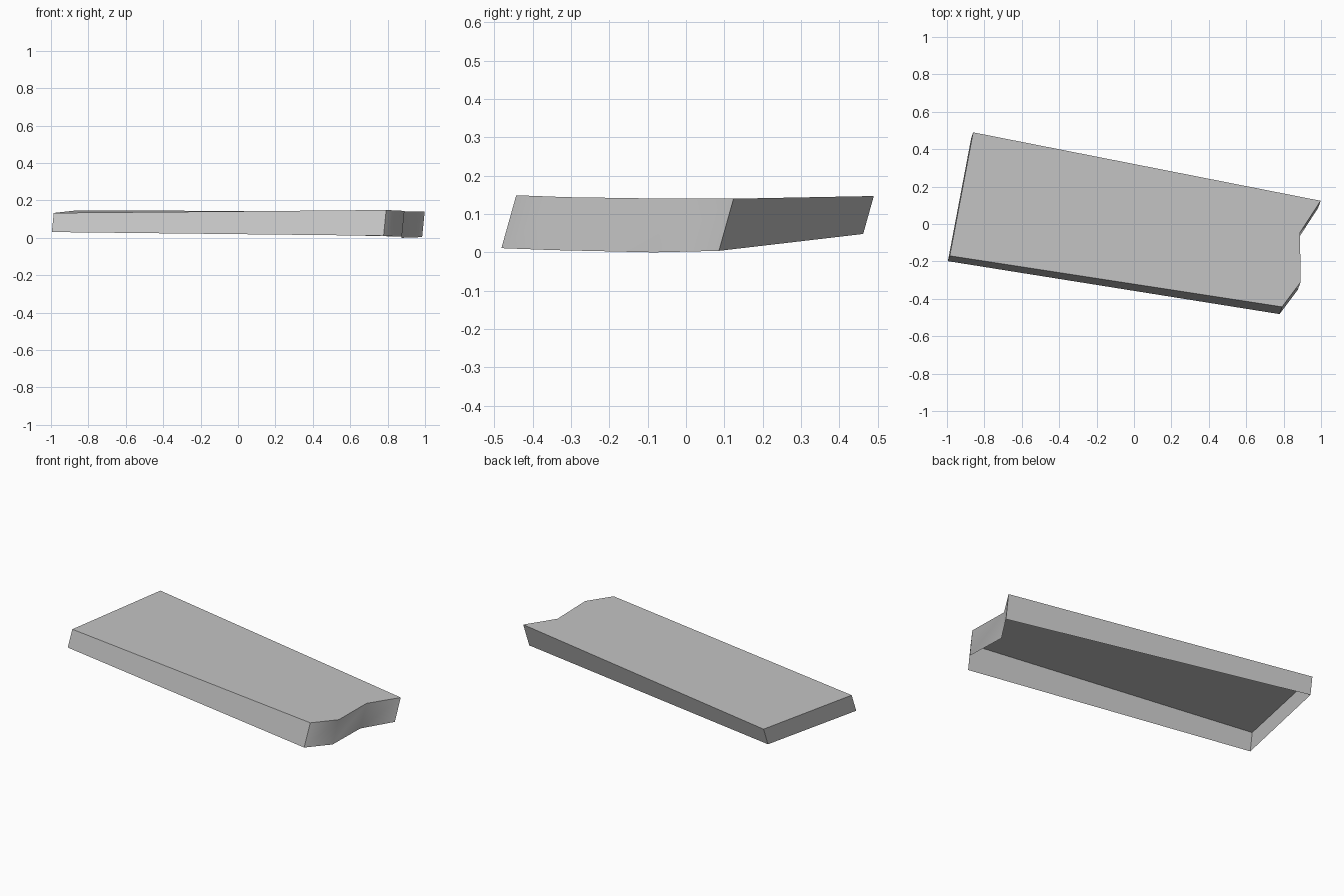
import bpy, bmesh, math
from mathutils import Vector

cube = bpy.data.objects.get("Cube")
if cube:
    bpy.data.objects.remove(cube, do_unlink=True)

grey = bpy.data.materials.new("plain_grey")
grey.use_nodes = True
colour = (0.55, 0.55, 0.55, 1)
grey.diffuse_color = colour
grey.node_tree.nodes["Principled BSDF"].inputs["Base Color"].default_value = colour

# Slab outline: top corner x, y, z and depth of the skirt below it
corners = [
    (-0.86, 0.49, 0.147, 0.099),
    (-0.985, -0.17, 0.133, 0.102),
    (0.792, -0.443, 0.149, 0.138),
    (0.89, -0.312, 0.144, 0.138),
    (0.888, -0.045, 0.14, 0.14),
    (0.998, 0.124, 0.14, 0.136),
]
slant = Vector((-0.1, -0.28, -1))  # the walls lean along this direction

bm = bmesh.new()
top = [bm.verts.new(c[:3]) for c in corners]
rim = [bm.verts.new(v.co + slant * c[3]) for v, c in zip(top, corners)]

# Top panel, then the skirt walls; the underside stays open
bm.faces.new(top)
for i in range(len(top)):
    j = (i + 1) % len(top)
    bm.faces.new((top[j], top[i], rim[i], rim[j]))

mesh = bpy.data.meshes.new("slab_shell")
bm.to_mesh(mesh)
bm.free()
mesh.materials.append(grey)
slab = bpy.data.objects.new("slab_shell", mesh)
bpy.context.collection.objects.link(slab)

# Soft bends along the notched end, crisp edges elsewhere
bpy.context.view_layer.objects.active = slab
slab.select_set(True)
bpy.ops.object.shade_smooth_by_angle(angle=math.radians(45))
